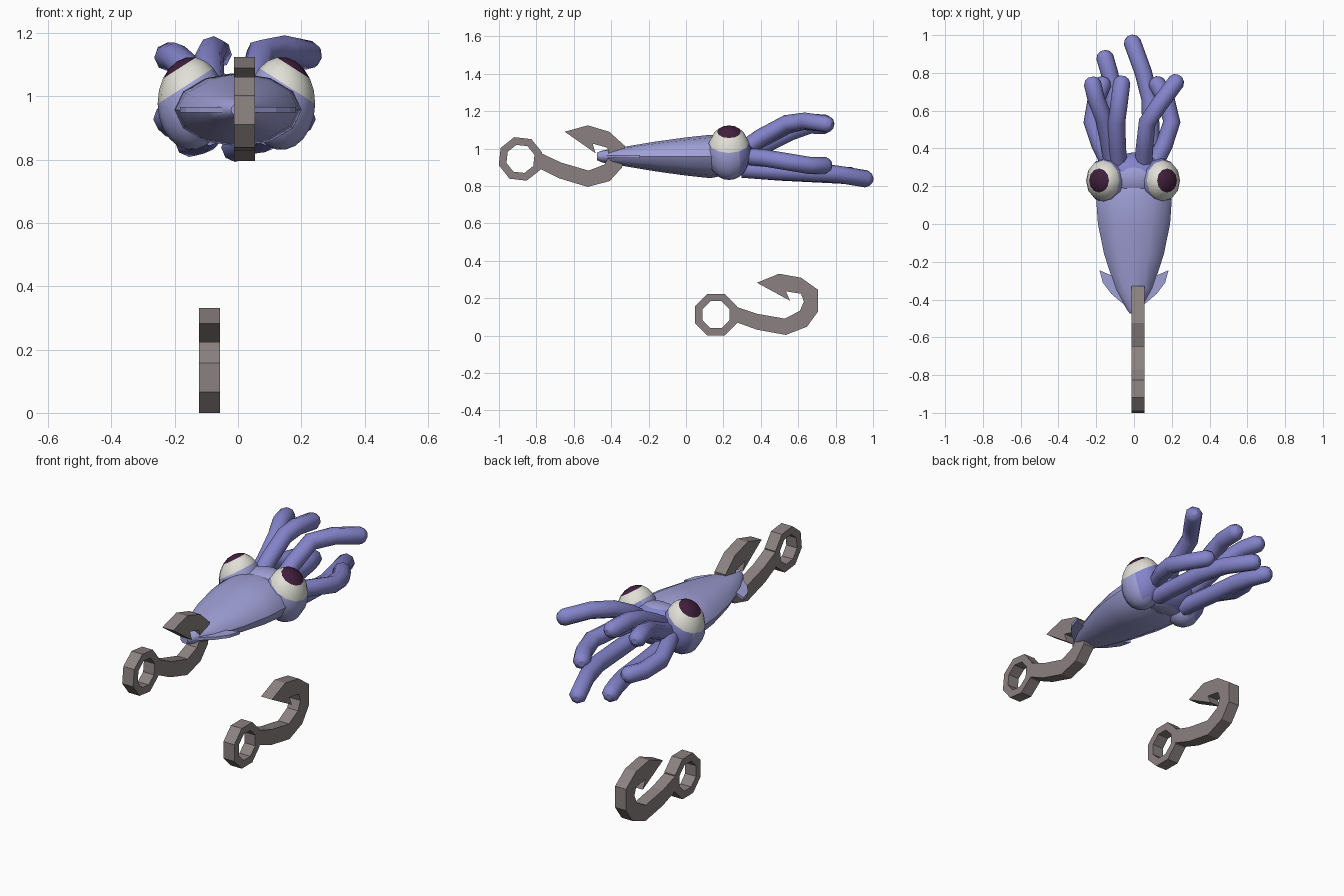
import bpy, bmesh, math
from mathutils import Matrix, Vector

if "Cube" in bpy.data.objects:
    bpy.data.objects.remove(bpy.data.objects["Cube"])


def material(name, rgb):
    m = bpy.data.materials.new(name)
    m.use_nodes = True
    m.diffuse_color = (*rgb, 1)
    m.node_tree.nodes["Principled BSDF"].inputs["Base Color"].default_value = (*rgb, 1)
    return m


skin = material("pale_violet", (0.35, 0.35, 0.68))
arm_skin = material("deep_violet", (0.23, 0.23, 0.6))
white = material("eye_white", (0.75, 0.75, 0.68))
dark = material("pupil_plum", (0.053, 0.013, 0.045))
metal = material("warm_grey_metal", (0.26, 0.22, 0.22))


def finish(bm, name, mats, smooth=None):
    bmesh.ops.recalc_face_normals(bm, faces=bm.faces)
    mesh = bpy.data.meshes.new(name)
    bm.to_mesh(mesh)
    bm.free()
    for m in mats:
        mesh.materials.append(m)
    ob = bpy.data.objects.new(name, mesh)
    bpy.context.collection.objects.link(ob)
    if smooth:
        bpy.ops.object.select_all(action="DESELECT")
        ob.select_set(True)
        bpy.context.view_layer.objects.active = ob
        bpy.ops.object.shade_smooth_by_angle(angle=math.radians(smooth))
    return ob


def extrude_face(bm, face, offset):
    new = bmesh.ops.extrude_face_region(bm, geom=[face])["geom"]
    bmesh.ops.translate(bm, vec=offset, verts=[v for v in new if isinstance(v, bmesh.types.BMVert)])


# Mantle: oval sections along y
bm = bmesh.new()
rings = []
for y, rx, rz in [(-0.475, 0.022, 0.02), (-0.45, 0.04, 0.032), (-0.34, 0.1, 0.05),
                  (-0.16, 0.158, 0.08), (0, 0.191, 0.102), (0.13, 0.2, 0.116), (0.21, 0.18, 0.1)]:
    rings.append([bm.verts.new((rx * math.cos(a), y, 0.958 + rz * math.sin(a)))
                  for a in [math.tau * i / 12 for i in range(12)]])
for r, s in zip(rings, rings[1:]):
    for i in range(12):
        j = (i + 1) % 12
        bm.faces.new((r[i], r[j], s[j], s[i]))
bm.faces.new(rings[0])
bm.faces.new(rings[-1])
finish(bm, "mantle", [skin], 40)

# Head core between the eyes, with the arm colour at the back
bm = bmesh.new()
bmesh.ops.create_uvsphere(bm, u_segments=12, v_segments=8, radius=1,
                          matrix=Matrix.Translation((0, 0.25, 0.965)) @ Matrix.Diagonal((0.19, 0.13, 0.11, 1)))
for f in bm.faces:
    f.material_index = int(f.calc_center_median().y > 0.29)
finish(bm, "head", [skin, arm_skin], 60)

for side, label in ((1, "left"), (-1, "right")):
    # Eye bulb: poles lean outward, so colours follow the rings
    axis = Vector((side * math.sin(math.radians(25)), 0, math.cos(math.radians(25))))
    bm = bmesh.new()
    bmesh.ops.create_uvsphere(bm, u_segments=12, v_segments=11, radius=1)
    bmesh.ops.rotate(bm, verts=bm.verts, cent=(0, 0, 0),
                     matrix=Matrix.Rotation(side * math.radians(25), 3, "Y"))
    for f in bm.faces:
        c = f.calc_center_median()
        tilt = math.degrees(c.angle(axis))
        if tilt < 32:
            f.material_index = 3
        elif tilt < 65:
            f.material_index = 2
        else:
            f.material_index = int(c.y > 0.45)
    bmesh.ops.scale(bm, verts=bm.verts, vec=(0.107, 0.118, 0.147))
    bmesh.ops.translate(bm, verts=bm.verts, vec=(side * 0.142 - 0.005, 0.23, 0.978))
    finish(bm, label + "_eye", [skin, arm_skin, white, dark], 60)

    # Tail fin
    bm = bmesh.new()
    outline = [(0.02, -0.455), (0.12, -0.37), (0.165, -0.31), (0.183, -0.245), (0.125, -0.27), (0.05, -0.25)]
    face = bm.faces.new([bm.verts.new((side * x, y, 0.95)) for x, y in outline])
    extrude_face(bm, face, (0, 0, 0.016))
    finish(bm, label + "_fin", [skin])


# Arms: tubes along short paths with rounded tips
def arm(name, points):
    pts = [Vector(p) for p in points]
    step = (pts[-1] - pts[-2]).normalized()
    end = pts[-1]
    pts += [end + step * 0.022, end + step * 0.034]
    radii = [1.0] * len(points) + [0.75, 0.35]
    curve = bpy.data.curves.new(name, "CURVE")
    curve.dimensions = "3D"
    curve.bevel_depth = 0.046
    curve.bevel_resolution = 2
    curve.use_fill_caps = True
    spline = curve.splines.new("POLY")
    spline.points.add(len(pts) - 1)
    for sp, p, r in zip(spline.points, pts, radii):
        sp.co = (*p, 1)
        sp.radius = r
    spline.use_smooth = True
    curve.materials.append(arm_skin)
    ob = bpy.data.objects.new(name, curve)
    bpy.context.collection.objects.link(ob)
    bpy.ops.object.select_all(action="DESELECT")
    ob.select_set(True)
    bpy.context.view_layer.objects.active = ob
    bpy.ops.object.convert(target="MESH")


arm("upper_left_arm", [(0.05, 0.3, 0.99), (0.055, 0.4, 1.06), (0.07, 0.54, 1.135), (0.14, 0.64, 1.148), (0.225, 0.755, 1.13)])
arm("upper_middle_arm", [(-0.08, 0.3, 0.99), (-0.088, 0.4, 1.05), (-0.092, 0.54, 1.125), (-0.08, 0.63, 1.145), (-0.065, 0.75, 1.135)])
arm("upper_right_arm", [(-0.11, 0.3, 0.97), (-0.13, 0.42, 1.02), (-0.16, 0.56, 1.09), (-0.2, 0.66, 1.125), (-0.22, 0.745, 1.125)])
arm("middle_left_arm", [(0.1, 0.3, 0.96), (0.16, 0.42, 0.95), (0.2, 0.54, 0.93), (0.17, 0.66, 0.91), (0.12, 0.745, 0.91)])
arm("middle_right_arm", [(-0.12, 0.3, 0.96), (-0.18, 0.42, 0.95), (-0.222, 0.54, 0.93), (-0.2, 0.66, 0.91), (-0.165, 0.745, 0.91)])
arm("lower_left_arm", [(0.09, 0.3, 0.89), (0.09, 0.45, 0.88), (0.085, 0.66, 0.87), (0.05, 0.8, 0.865), (-0.01, 0.965, 0.838)])
arm("lower_right_arm", [(-0.09, 0.3, 0.89), (-0.1, 0.5, 0.875), (-0.11, 0.7, 0.865), (-0.13, 0.8, 0.86), (-0.155, 0.885, 0.855)])

# Hooks: eyelet ring and barbed bend, cut from flat plate
HOOK = [(0.105, 0.043), (0.219, 0.005), (0.369, -0.021), (0.449, 0.021), (0.47, 0.07), (0.455, 0.112),
        (0.374, 0.125), (0.396, 0.075), (0.219, 0.171), (0.337, 0.219), (0.455, 0.198), (0.545, 0.134),
        (0.545, 0.016), (0.487, -0.064), (0.374, -0.108), (0.219, -0.08), (0.1, -0.037)]


def hook(name, centre, turn):
    width = 0.067
    place = Matrix.Translation(centre) @ Matrix.Rotation(math.radians(turn), 4, "X")
    bm = bmesh.new()
    face = bm.faces.new([bm.verts.new((-width / 2, y, z)) for y, z in HOOK])
    extrude_face(bm, face, (width, 0, 0))
    loops = []
    for x, r in ((-width / 2, 0.121), (width / 2, 0.121), (width / 2, 0.078), (-width / 2, 0.078)):
        loops.append([bm.verts.new((x, r * math.cos(a), r * math.sin(a)))
                      for a in [math.tau * (i + 0.5) / 8 for i in range(8)]])
    for k in range(4):
        r, s = loops[k], loops[(k + 1) % 4]
        for i in range(8):
            j = (i + 1) % 8
            bm.faces.new((r[i], r[j], s[j], s[i]))
    bm.transform(place)
    finish(bm, name, [metal])


hook("tail_hook", (0.021, -0.885, 0.945), -6.5)
hook("loose_hook", (-0.09, 0.16, 0.112), 0)
